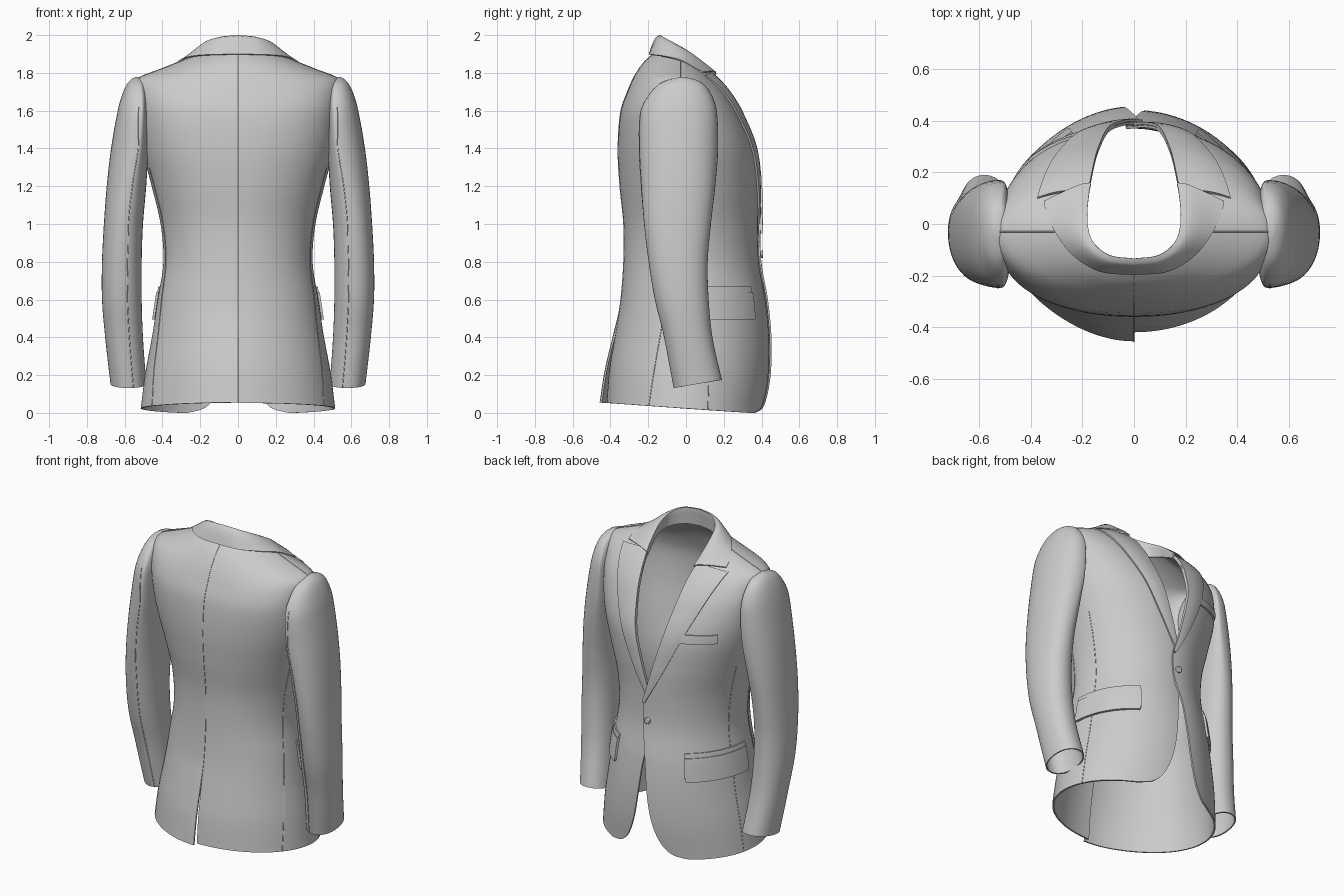
import bpy, math
from math import sin, cos, pi, radians

if "Cube" in bpy.data.objects:
    bpy.data.objects.remove(bpy.data.objects["Cube"])

# ---------- helpers ----------
def interp(tab, z):
    """Smooth interpolation of table rows keyed by their first column."""
    n = len(tab)
    z = min(max(z, tab[0][0]), tab[-1][0])
    i = 0
    while i < n - 2 and z > tab[i + 1][0]:
        i += 1
    a, b = tab[i], tab[i + 1]
    p, q = tab[max(i - 1, 0)], tab[min(i + 2, n - 1)]
    h = b[0] - a[0]
    t = (z - a[0]) / h
    out = []
    for k in range(1, len(a)):
        m0 = (b[k] - p[k]) / (b[0] - p[0]) * h
        m1 = (q[k] - a[k]) / (q[0] - a[0]) * h
        out.append((2*t**3 - 3*t**2 + 1)*a[k] + (t**3 - 2*t**2 + t)*m0
                   + (3*t**2 - 2*t**3)*b[k] + (t**3 - t**2)*m1)
    return out

def grid(name, rows, flip=False, thick=0.01, offset=-1, closed=False, cap=False):
    """Skin a list of point rows, give it cloth thickness and smooth shading."""
    nc = len(rows[0])
    verts = [p for r in rows for p in r]
    faces = []
    for r in range(len(rows) - 1):
        for c in range(nc if closed else nc - 1):
            d = (c + 1) % nc
            f = (r*nc + c, r*nc + d, (r + 1)*nc + d, (r + 1)*nc + c)
            faces.append(f[::-1] if flip else f)
    if cap:
        f = tuple((len(rows) - 1)*nc + c for c in range(nc))
        faces.append(f[::-1] if flip else f)
    me = bpy.data.meshes.new(name)
    me.from_pydata(verts, [], faces)
    ob = bpy.data.objects.new(name, me)
    bpy.context.collection.objects.link(ob)
    bpy.ops.object.select_all(action='DESELECT')
    bpy.context.view_layer.objects.active = ob
    ob.select_set(True)
    mod = ob.modifiers.new("cloth", 'SOLIDIFY')
    mod.thickness, mod.offset = thick, offset
    bpy.ops.object.modifier_apply(modifier=mod.name)
    bpy.ops.object.shade_smooth_by_angle(angle=radians(40))

def seam(name, pts, r=0.0025):
    cu = bpy.data.curves.new(name, 'CURVE')
    cu.dimensions, cu.bevel_depth, cu.bevel_resolution = '3D', r, 1
    sp = cu.splines.new('POLY')
    sp.points.add(len(pts) - 1)
    for s, p in zip(sp.points, pts):
        s.co = (*p, 1)
    ob = bpy.data.objects.new(name, cu)
    bpy.context.collection.objects.link(ob)

def lin(a, b, n):
    return [a + (b - a)*i/n for i in range(n + 1)]

def spow(v, e):
    return math.copysign(abs(v)**e, v)

# ---------- torso profile: z, half width, front y, back y, roundness, middle y ----------
BODY = [(0, .515, .42, -.42, 2, 0), (.2, .49, .44, -.405, 2, 0), (.4, .455, .44, -.375, 2, 0),
        (.6, .425, .42, -.345, 2, 0), (.8, .395, .385, -.33, 2, 0), (1, .41, .38, -.33, 2, 0),
        (1.2, .457, .385, -.35, 2.1, 0), (1.4, .508, .37, -.36, 2.25, -.01), (1.6, .53, .29, -.345, 2.5, -.02),
        (1.7, .535, .23, -.31, 2.4, -.03), (1.77, .53, .175, -.28, 2, -.03), (1.82, .41, .12, -.25, 2, -.03),
        (1.86, .31, .07, -.22, 2, -.03), (1.885, .25, .03, -.19, 2, -.03), (1.9, .21, 0, -.175, 2, -.03)]
# front opening edge: z, x
EDGE = [(0, .27), (.015, .2), (.04, .16), (.08, .125), (.15, .09), (.25, .06), (.4, .035), (.6, .01),
        (.75, -.02), (.85, -.03), (.94, -.03), (1.05, .003), (1.2, .045), (1.4, .1), (1.6, .14),
        (1.75, .165), (1.85, .185), (1.9, .2)]
# lapel outer edge: z, x
LAPEL = [(.95, -.015), (1.1, .07), (1.25, .145), (1.42, .222), (1.6, .297), (1.81, .375)]

def surf(th, z, side, off=0.0):
    """Point on the torso; th = -90 deg at centre back, +90 deg at centre front."""
    w, yf, yb, p, ym = interp(BODY, z)
    s = spow(sin(th), 2/p)
    x = (w + off)*spow(cos(th), 2/p)
    y = ym + s*((yf - ym + off) if s > 0 else (ym - yb + off))
    if side < 0:                       # wearer's left overlaps in front and at the vent
        if s > 0:
            y += .014*s**6*min(1, max(0, (1.35 - z)/.3))
        else:
            y -= .035*s**6*max(0, 1 - z/.55)
    zz = z + .055*max(0, (.34 - y)/.79)*max(0, 1 - z/.5)
    return (side*x, y, zz)

def angle_at(x, z):
    w, _, _, p, _ = interp(BODY, z)
    return math.acos(max(-1, min(1, spow(x/w, p/2))))

LEVELS = ([0, .006, .015, .027, .04, .06, .085, .12] + lin(.16, 1.68, 38)
          + [1.71, 1.735, 1.755, 1.77, 1.785, 1.8, 1.82, 1.84, 1.86, 1.875, 1.89, 1.9])

# sleeve profile: z, inner x, outer x, back y, front y, position of widest depth
SLEEVE = [(.16, .485, .675, -.065, .19, .5), (.4, .503, .703, -.115, .14, .5), (.6, .51, .72, -.165, .12, .5),
          (.8, .51, .72, -.198, .115, .5), (1, .503, .71, -.222, .132, .48), (1.2, .486, .695, -.237, .155, .4),
          (1.4, .475, .672, -.247, .17, .27), (1.6, .475, .637, -.24, .163, .22), (1.68, .478, .615, -.2, .138, .25),
          (1.74, .485, .588, -.145, .095, .35), (1.765, .495, .566, -.09, .05, .4), (1.777, .515, .545, -.04, 0, .5)]

def sleeve_pt(th, z, side, off=0.0):
    x0, x1, y0, y1, m = interp(SLEEVE, z)
    xm, ym = x0 + (x1 - x0)*m, (y0 + y1)/2
    c, s = spow(cos(th), .92), spow(sin(th), .92)
    x = xm + c*((x1 - xm if c > 0 else xm - x0) + off)
    y = ym + s*((y1 - y0)/2 + off)
    return (side*x, y, z + .17*(y - .1)*max(0, 1 - (z - .16)/.3))

for side, tag in ((1, "right"), (-1, "left")):
    fl = side < 0
    # torso half, from centre back round to the front edge
    rows = []
    for z in LEVELS:
        te = angle_at(interp(EDGE, z)[0], z)
        rows.append([surf(t, z, side) for t in lin(-pi/2, te, 56)])
    grid("torso_" + tag, rows, fl, .01)

    # sleeve
    zs = lin(.16, 1.6, 36) + [1.64, 1.68, 1.71, 1.735, 1.75, 1.76, 1.768, 1.774, 1.777]
    grid("sleeve_" + tag, [[sleeve_pt(2*pi*i/48, z, side) for i in range(48)] for z in zs],
         fl, .008, closed=True, cap=True)
    seam("sleeve_back_seam_" + tag, [sleeve_pt(radians(-105 + 30*max(0, z - .9)), z, side)
                                     for z in lin(.16, 1.62, 40)])

    # lapel folded back on the chest
    rows = []
    for v in lin(0, 1, 30):
        row = []
        for u in lin(0, 1, 12):
            z = .95 + v*(1.81 - .022*u - .95)
            xe, xo = interp(EDGE, z)[0] - .004, interp(LAPEL, z)[0]
            x = xe + (max(xo, xe + .004) - xe)*u
            row.append(surf(angle_at(x, z), z, side, .012 + .008*sin(pi*u)*v))
        rows.append(row)
    grid("lapel_" + tag, rows, not fl, .011)

    # hip pocket: welt and flap
    for part, za, zb, off in (("flap", .495, .64, .014), ("welt", .64, .668, .009)):
        rows = []
        for i, z in enumerate(lin(za, zb, 6)):
            inset = .015 if part == "flap" and i == 0 else 0
            rows.append([surf(t, z, side, off) for t in lin(radians(0) + inset, radians(56) - inset, 24)])
        grid("hip_pocket_" + part + "_" + tag, rows, fl, .013)

    # construction seams
    seam("side_seam_" + tag, [surf(radians(-28 + 13*min(1, z/.8)), z, side) for z in lin(0, 1.3, 40)])
    seam("front_side_seam_" + tag, [surf(radians(16), z, side) for z in lin(0, 1.2, 40)])
    seam("shoulder_seam_" + tag, [surf(0, z, side) for z in lin(1.775, 1.89, 12)])

seam("centre_back_seam", [surf(-pi/2, z, -1) for z in lin(0, 1.9, 50)])

# breast pocket welt on the wearer's left
rows = []
for v in lin(0, 1, 4):
    row = []
    for u in lin(0, 1, 14):
        z = 1.375 + .055*v + .012*u
        row.append(surf(angle_at(.2 + .2*u, z), z, -1, .01))
    rows.append(row)
grid("breast_pocket_welt", rows, False, .01)

# collar: inner stand, fold and fall curves from centre back to the notch
STAND = [(0, 0, -.148, 1.89), (1, .1, -.13, 1.885), (2, .175, -.065, 1.87), (3, .195, .02, 1.84),
         (4, .18, .11, 1.79), (5, .17, .155, 1.765)]
FOLD = [(0, 0, -.137, 1.997), (1, .1, -.122, 1.987), (2, .165, -.065, 1.957), (3, .184, .02, 1.908),
        (4, .178, .115, 1.833), (5, .17, .16, 1.795)]
FALL = [(0, 0, -.194, 1.898), (1, .13, -.182, 1.896), (2, .235, -.12, 1.888), (3, .305, -.03, 1.866),
        (4, .34, .045, 1.825), (5, .348, .088, 1.802)]
rows = []
for t in lin(-5, 5, 60):
    sg = -1 if t < 0 else 1
    a, b, c = (interp(T, abs(t)) for T in (STAND, FOLD, FALL))
    row = [[a[k] + (b[k] - a[k])*u for k in range(3)] for u in (0, .35, .7, .92)]
    for u in lin(0, 1, 8):
        q = [b[k] + (c[k] - b[k])*u for k in range(3)]
        bump = .014*sin(pi*u**.6)
        d = math.hypot(q[0], q[1]) or 1
        q = [q[0] + bump*.6*q[0]/d, q[1] + bump*.6*q[1]/d, q[2] + bump*.7]
        row.append(q)
    rows.append([(sg*q[0], q[1], q[2]) for q in row])
grid("collar", rows, True, .008, 0)

# front button
x, y, z = surf(radians(91), .84, -1, .006)
bpy.ops.mesh.primitive_cylinder_add(vertices=32, radius=.02, depth=.014, location=(-.005, y, z),
                                    rotation=(pi/2, 0, 0))
btn = bpy.context.object
btn.name = "front_button"
bev = btn.modifiers.new("round", 'BEVEL')
bev.width, bev.segments = .004, 2
bpy.ops.object.shade_smooth_by_angle(angle=radians(40))
